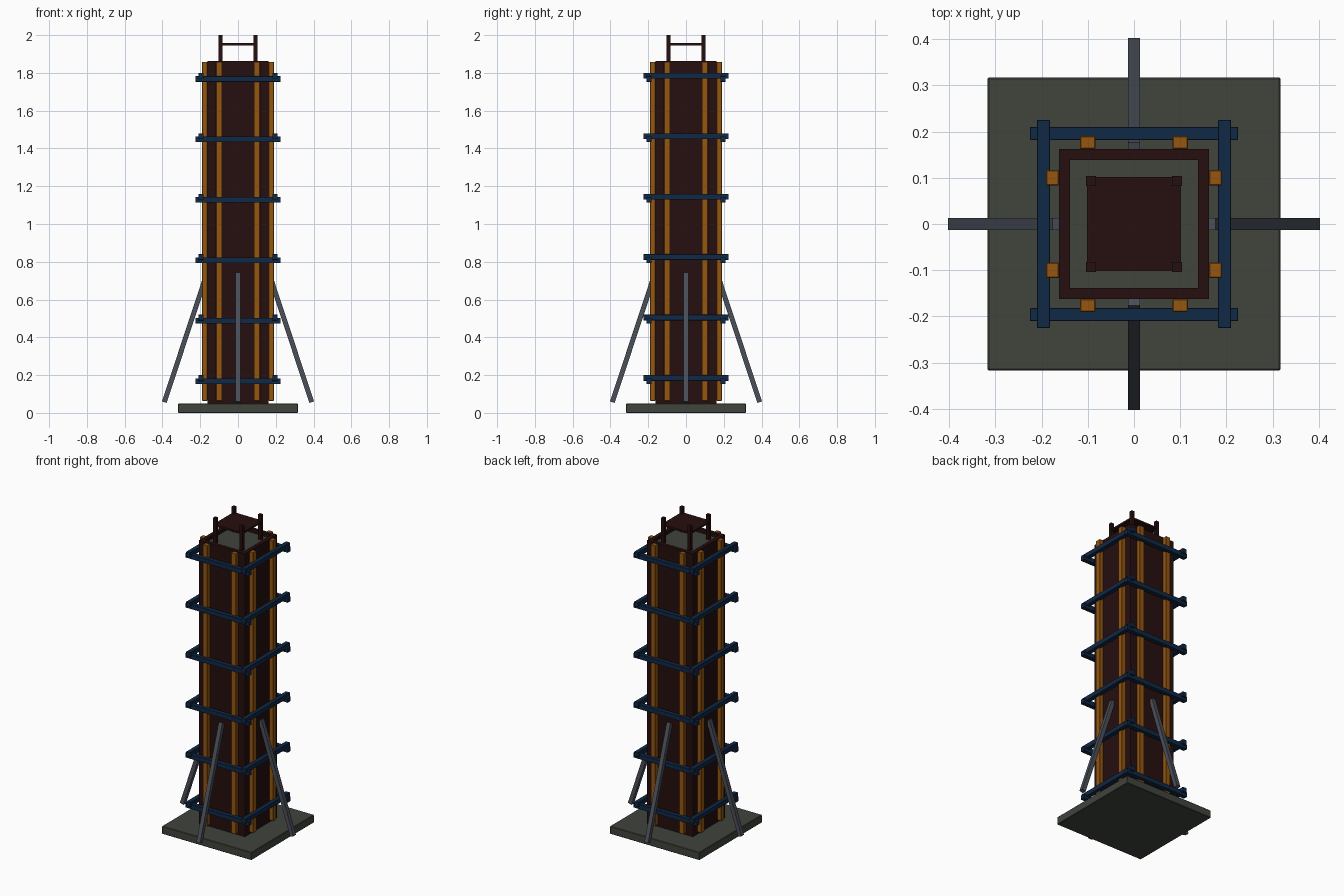
import bpy
import math
from mathutils import Vector, Matrix

cube = bpy.data.objects.get("Cube")
if cube:
    bpy.data.objects.remove(cube, do_unlink=True)


def material(name, rgb):
    m = bpy.data.materials.new(name)
    m.use_nodes = True
    m.diffuse_color = (*rgb, 1)
    m.node_tree.nodes["Principled BSDF"].inputs["Base Color"].default_value = (*rgb, 1)
    return m


concrete = material("concrete grey", (0.052, 0.058, 0.046))
ply = material("dark red brown", (0.019, 0.0045, 0.0045))
timber = material("orange timber", (0.30, 0.095, 0.005))
steel_blue = material("blue steel", (0.005, 0.021, 0.058))
prop_grey = material("prop grey", (0.068, 0.08, 0.1))


def box(name, size, centre, mat, bevel=0.0, matrix=None):
    """Box of a given size, optionally bevelled and turned."""
    bpy.ops.mesh.primitive_cube_add(size=1)
    ob = bpy.context.object
    ob.name = name
    ob.data.transform(Matrix.Diagonal((*size, 1)))
    ob.matrix_world = matrix if matrix else Matrix.Translation(centre)
    ob.data.materials.append(mat)
    if bevel:
        mod = ob.modifiers.new("bevel", 'BEVEL')
        mod.width = bevel
        mod.segments = 1
    return ob


def turned(quarter, centre):
    """Placement on one of the four sides, defined for the front."""
    return Matrix.Rotation(quarter * math.pi / 2, 4, 'Z') @ Matrix.Translation(centre)


BASE, TOP = 0.05, 1.862
OUT, WALL = 0.162, 0.024
SIDES = ("front", "left", "back", "right")

# Footing and poured core
box("footing_slab", (0.634, 0.634, BASE), (0, 0, BASE / 2), concrete, 0.003)
core_top = 1.84
core = 2 * (OUT - WALL)
box("concrete_core", (core, core, core_top - BASE), (0, 0, (core_top + BASE) / 2), concrete)

for q, side in enumerate(SIDES):
    # Form panels: front and back run full width, the others fit between
    width = 2 * OUT if q % 2 == 0 else core
    box(f"{side}_panel", (width, WALL, TOP - BASE), None, ply,
        matrix=turned(q, (0, -OUT + WALL / 2, (TOP + BASE) / 2)))

    # Upright battens
    for s in (-1, 1):
        box(f"{side}_batten", (0.033, 0.028, 1.795), None, timber, 0.002,
            turned(q, (s * 0.1, -OUT - 0.014, 0.961)))

    # Clamp bars, crossing at staggered heights
    for i in range(6):
        z = 0.168 + 0.32 * i + (0.017 if q % 2 else 0)
        box(f"{side}_clamp_bar", (0.45, 0.028, 0.03), None, steel_blue, 0.001,
            turned(q, (0, -0.196, z)))

    # Raking prop
    foot, head = Vector((0, -0.39, 0.057)), Vector((0, -0.164, 0.74))
    run = head - foot
    tilt = Matrix.Rotation(-math.atan2(run.y, run.z), 4, 'X')
    box(f"{side}_prop", (0.026, 0.026, run.length), None, prop_grey,
        matrix=turned(q, (foot + head) / 2) @ tilt)

# Reinforcement starter bars and tie plate
for x in (-0.093, 0.093):
    for y in (-0.093, 0.093):
        box("starter_bar", (0.021, 0.021, 0.2), (x, y, 1.9), ply)
box("tie_plate", (0.204, 0.204, 0.012), (0, 0, 1.952), ply)
